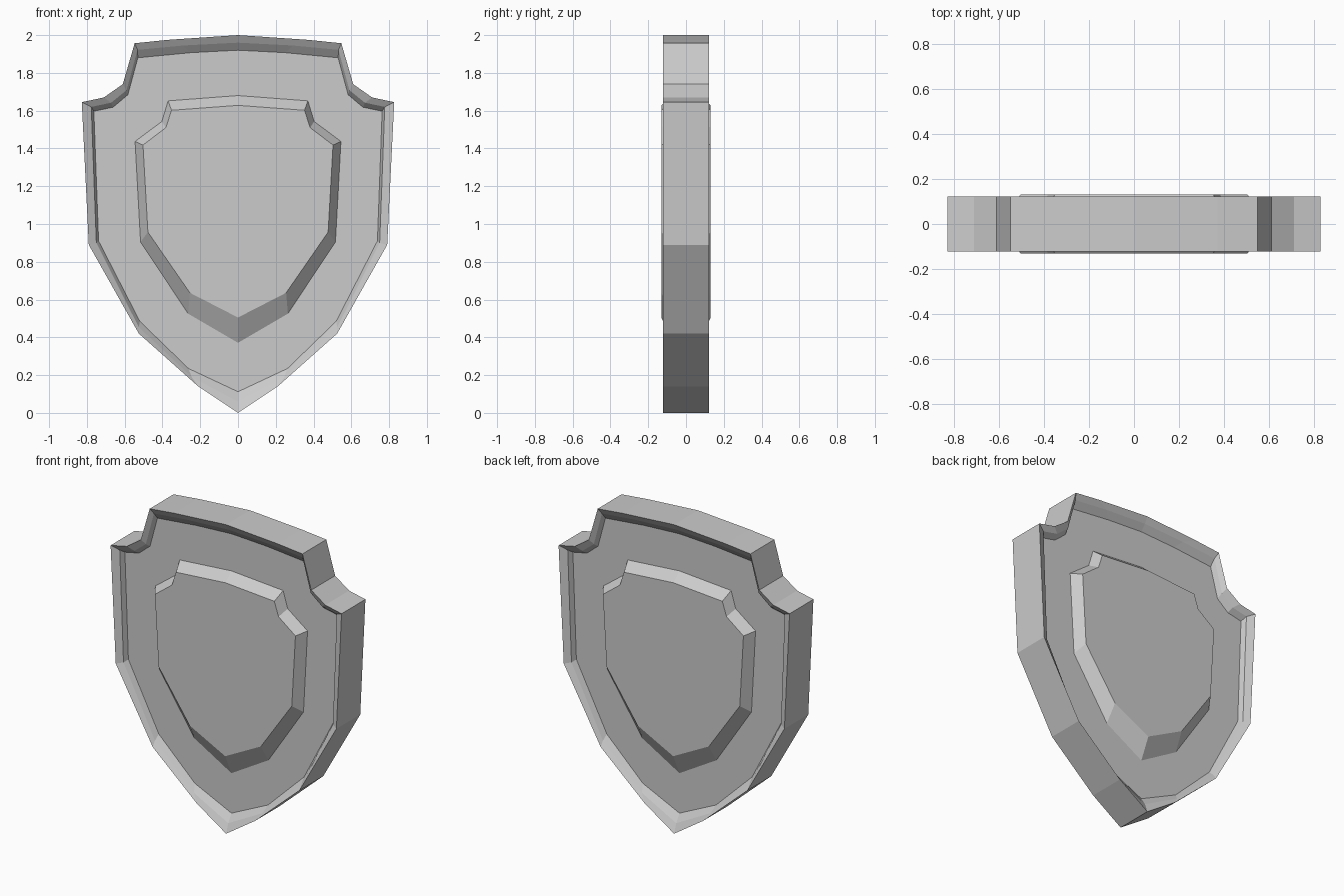
import bpy, bmesh

if "Cube" in bpy.data.objects:
    bpy.data.objects.remove(bpy.data.objects["Cube"])

# Half outlines (x, z), from top centre down the right side to the bottom tip
OUTER = [(0, 2.0), (0.37, 1.975), (0.547, 1.957), (0.61, 1.74), (0.71, 1.67),
         (0.827, 1.645), (0.79, 0.89), (0.525, 0.42), (0.21, 0.14), (0, 0)]
RIM = [(0, 1.96), (0.29, 1.945), (0.532, 1.922), (0.59, 1.708), (0.672, 1.642),
       (0.777, 1.62), (0.75, 0.90), (0.525, 0.453), (0.245, 0.19), (0, 0.06)]
FLOOR = [(0, 1.92), (0.25, 1.907), (0.53, 1.88), (0.583, 1.684), (0.662, 1.618),
         (0.763, 1.597), (0.738, 0.91), (0.52, 0.485), (0.262, 0.235), (0, 0.112)]
BOSS_BASE = [(0, 1.68), (0.37, 1.652), (0.403, 1.543), (0.545, 1.437),
             (0.516, 0.905), (0.264, 0.525), (0, 0.371)]
BOSS_TOP = [(0, 1.628), (0.352, 1.602), (0.382, 1.51), (0.503, 1.418),
            (0.477, 0.957), (0.255, 0.636), (0, 0.505)]

FACE_Y, RIM_Y, FLOOR_Y, BOSS_Y = 0.122, 0.10, 0.067, 0.131


def loft(name, layers):
    """Loft mirrored outlines from the front, then the same layers to the back."""
    layers = [(h, -y) for h, y in layers] + [(h, y) for h, y in reversed(layers)]
    bm = bmesh.new()
    loops = []
    for half, y in layers:
        full = half + [(-x, z) for x, z in reversed(half[1:-1])]
        loops.append([bm.verts.new((x, y, z)) for x, z in full])
    n = len(loops[0])
    for a, b in zip(loops, loops[1:]):
        for i in range(n):
            j = (i + 1) % n
            bm.faces.new((a[i], a[j], b[j], b[i]))
    bm.faces.new(loops[0])
    bm.faces.new(loops[-1])
    bmesh.ops.recalc_face_normals(bm, faces=bm.faces)
    mesh = bpy.data.meshes.new(name)
    bm.to_mesh(mesh)
    bm.free()
    obj = bpy.data.objects.new(name, mesh)
    bpy.context.collection.objects.link(obj)
    return obj


# Body: recessed panel, inner wall and sloped rim on both faces
loft("shield_body", [(FLOOR, FLOOR_Y), (RIM, RIM_Y), (OUTER, FACE_Y)])

# Raised centre plate with sloped edges, on both faces
loft("raised_plate", [(BOSS_TOP, BOSS_Y), (BOSS_BASE, FLOOR_Y)])
